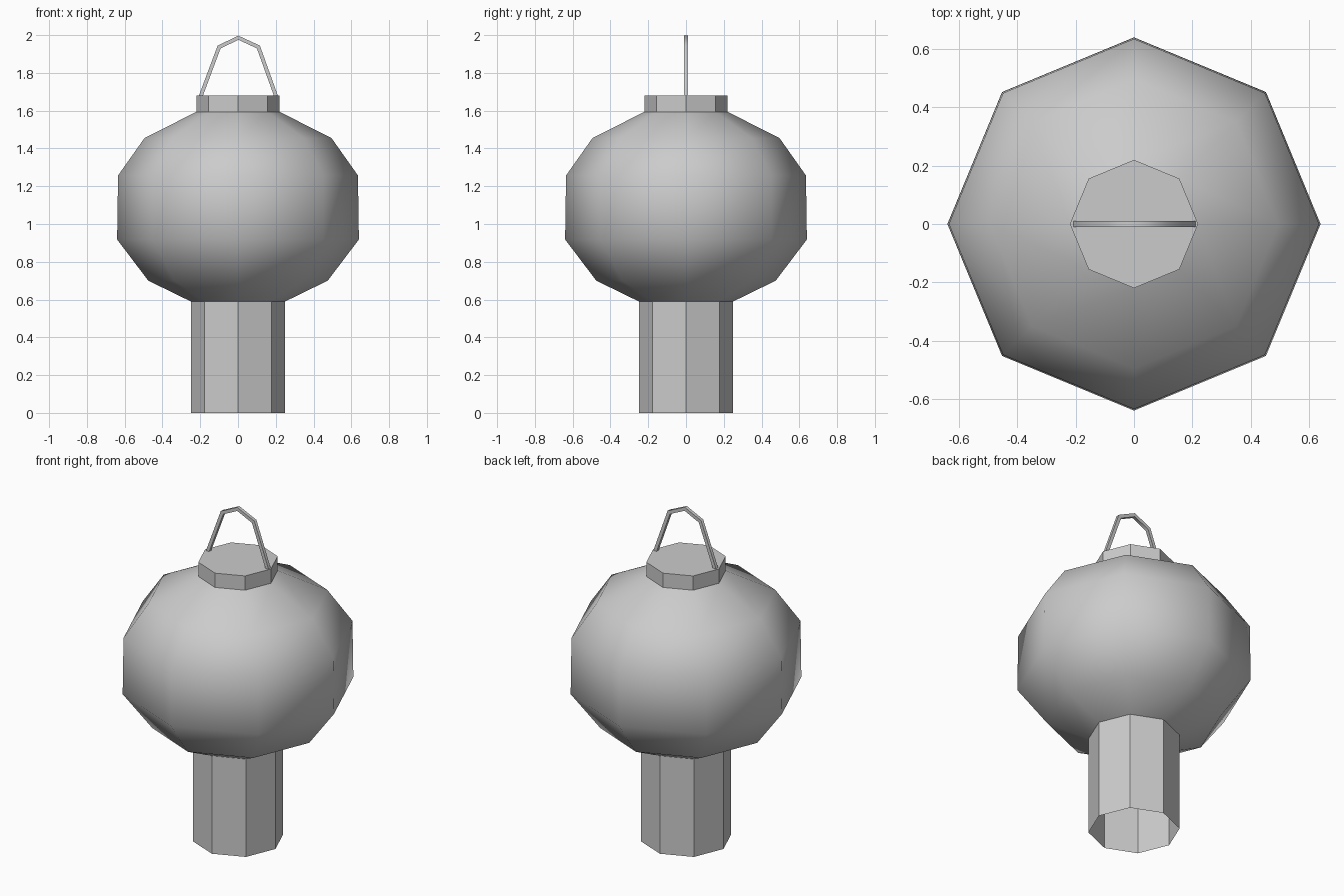
import bpy
import bmesh
import math
from mathutils import Vector

cube = bpy.data.objects.get("Cube")
if cube:
    bpy.data.objects.remove(cube, do_unlink=True)

SIDES = 8

grey = bpy.data.materials.new("plain grey")
grey.use_nodes = True
colour = (0.6, 0.6, 0.6, 1)
grey.diffuse_color = colour
grey.node_tree.nodes["Principled BSDF"].inputs["Base Color"].default_value = colour


def finish(name, bm, smooth_angle=None):
    """Turn a bmesh into a named object, optionally smooth shaded."""
    mesh = bpy.data.meshes.new(name)
    bm.to_mesh(mesh)
    bm.free()
    mesh.materials.append(grey)
    obj = bpy.data.objects.new(name, mesh)
    bpy.context.collection.objects.link(obj)
    if smooth_angle:
        bpy.ops.object.select_all(action='DESELECT')
        obj.select_set(True)
        bpy.context.view_layer.objects.active = obj
        bpy.ops.object.shade_smooth_by_angle(angle=math.radians(smooth_angle))
    return obj


def bridge(bm, rings):
    """Join consecutive closed rings with quads."""
    for low, high in zip(rings, rings[1:]):
        n = len(low)
        for i in range(n):
            j = (i + 1) % n
            bm.faces.new((low[i], low[j], high[j], high[i]))


def lathe(name, profile, cap_top=False, smooth_angle=None):
    """Revolve (radius, height) points, listed upwards, into an octagonal shell."""
    bm = bmesh.new()
    rings = []
    for r, z in profile:
        angles = [math.tau * i / SIDES for i in range(SIDES)]
        rings.append([bm.verts.new((r * math.cos(a), r * math.sin(a), z)) for a in angles])
    bridge(bm, rings)
    if cap_top:
        bm.faces.new(rings[-1])
    return finish(name, bm, smooth_angle)


# Hollow stem, open at the bottom
lathe("stem", [(0.25, 0), (0.25, 0.59)])

# Rounded lantern body
lathe("lantern_body",
      [(0.25, 0.59), (0.475, 0.70), (0.64, 0.918), (0.635, 1.257), (0.495, 1.455), (0.22, 1.594)],
      smooth_angle=60)

# Cap on top of the body
lathe("top_cap", [(0.22, 1.594), (0.22, 1.68)], cap_top=True)

# Bent wire handle: a square section mitred along the path
path = [Vector(p) for p in ((-0.198, 0, 1.675), (-0.1, 0, 1.937), (0.002, 0, 1.986),
                            (0.108, 0, 1.937), (0.202, 0, 1.675))]
half = 0.01
across = Vector((0, half, 0))
bm = bmesh.new()
rings = []
for i, p in enumerate(path):
    before = (p - path[i - 1]).normalized() if i else None
    after = (path[i + 1] - p).normalized() if i + 1 < len(path) else None
    before, after = before or after, after or before
    tangent = (before + after).normalized()
    outward = Vector((-tangent.z, 0, tangent.x)) * half / tangent.dot(before)
    corners = (across + outward, across - outward, -across - outward, -across + outward)
    rings.append([bm.verts.new(p + c) for c in corners])
bridge(bm, rings)
bm.faces.new(rings[0])
bm.faces.new(rings[-1])
bmesh.ops.recalc_face_normals(bm, faces=bm.faces)
finish("handle", bm, smooth_angle=60)
